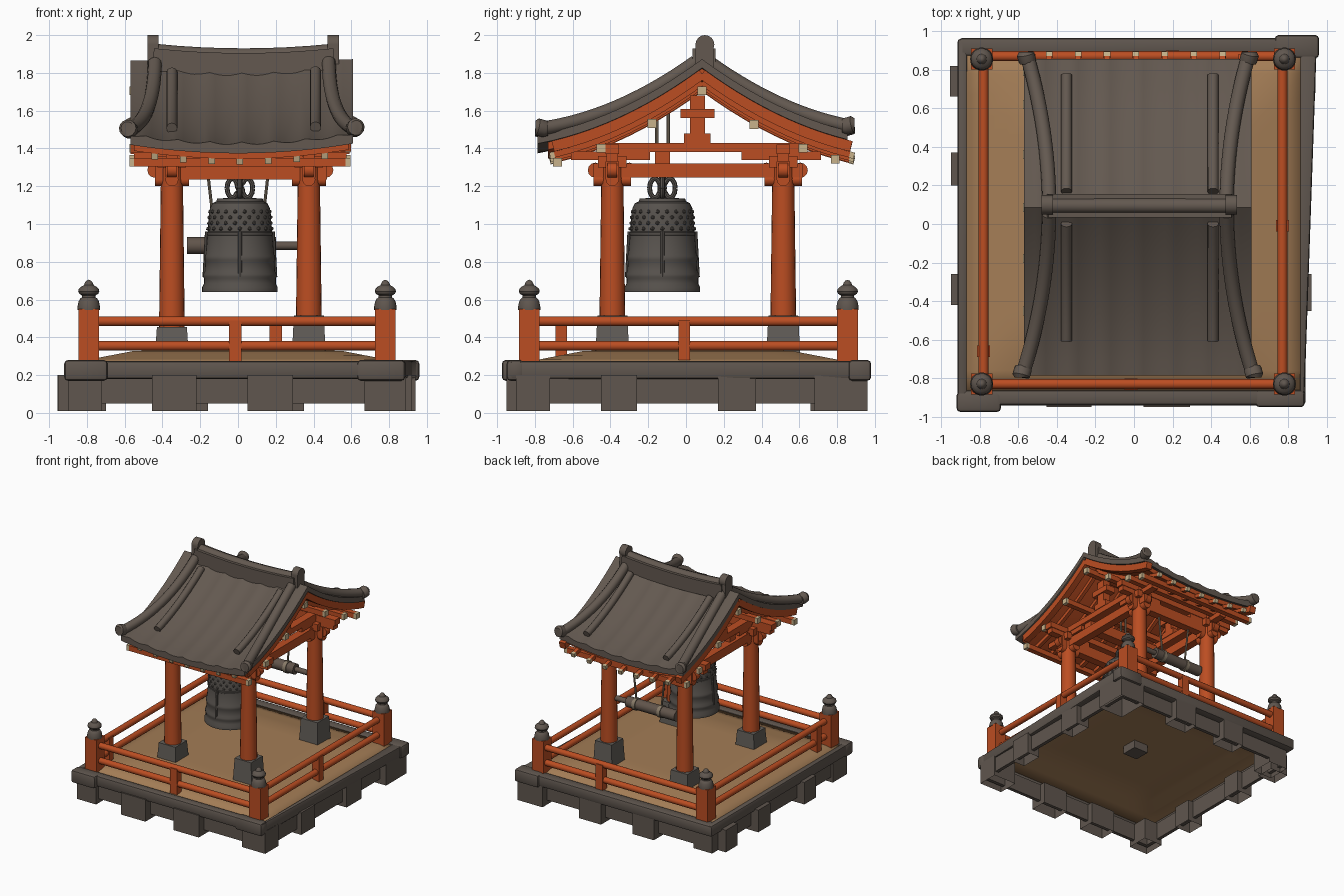
import bpy, bmesh, math
from mathutils import Vector, Matrix

if "Cube" in bpy.data.objects:
    bpy.data.objects.remove(bpy.data.objects["Cube"])

def mat(name, r, g, b):
    m = bpy.data.materials.new(name)
    m.diffuse_color = (r, g, b, 1)
    m.use_nodes = True
    m.node_tree.nodes["Principled BSDF"].inputs["Base Color"].default_value = m.diffuse_color
    return m

ORANGE = mat("vermilion wood", .50, .075, .016)
ROOF = mat("roof tile", .125, .099, .08)
STONE = mat("dark stone", .115, .093, .077)
FOOT = mat("grey stone", .125, .113, .10)
EARTH = mat("tan earth", .37, .205, .093)
BRONZE = mat("bronze", .095, .084, .074)
CREAM = mat("cream wood", .58, .45, .26)
ROPE = mat("rope", .25, .20, .14)
LOG = mat("log wood", .12, .09, .07)

def finish(name, bm, m):
    bmesh.ops.recalc_face_normals(bm, faces=bm.faces)
    me = bpy.data.meshes.new(name)
    bm.to_mesh(me)
    bm.free()
    me.materials.append(m)
    ob = bpy.data.objects.new(name, me)
    bpy.context.collection.objects.link(ob)
    return ob

def box(name, x0, x1, y0, y1, z0, z1, m, taper=1, bevel=0, hollow=False):
    bm = bmesh.new()
    bmesh.ops.create_cube(bm, size=1)
    if hollow:  # open at the bottom
        bmesh.ops.delete(bm, geom=[f for f in bm.faces if f.normal.z < -.5], context='FACES')
    for v in bm.verts:
        k = taper if v.co.z > 0 else 1
        v.co = Vector(((x0+x1)/2 + v.co.x*(x1-x0)*k, (y0+y1)/2 + v.co.y*(y1-y0)*k,
                       (z0+z1)/2 + v.co.z*(z1-z0)))
    if bevel:
        bmesh.ops.bevel(bm, geom=bm.edges[:], offset=bevel, segments=2, profile=.5, affect='EDGES')
    return finish(name, bm, m)

def tube(name, pts, r, m, n=12, square=False):
    """Sweep a round (or square) section along a path; r is a number or a list."""
    pts = [Vector(p) for p in pts]
    rs = r if isinstance(r, list) else [r]*len(pts)
    n, ph = (4, math.pi/4) if square else (n, 0)
    bm, rings = bmesh.new(), []
    for i, p in enumerate(pts):
        d = pts[min(i+1, len(pts)-1)] - pts[max(i-1, 0)]
        q = d.to_track_quat('X', 'Z')
        rings.append([bm.verts.new(p + q @ Vector((0, rs[i]*math.cos(ph+2*math.pi*k/n),
                      rs[i]*math.sin(ph+2*math.pi*k/n)))) for k in range(n)])
    for a, b in zip(rings, rings[1:]):
        for k in range(n):
            bm.faces.new((a[k], a[(k+1) % n], b[(k+1) % n], b[k]))
    bm.faces.new(rings[0])
    bm.faces.new(rings[-1])
    return finish(name, bm, m)

def lathe(name, prof, cx, cy, m, n=24):
    bm = bmesh.new()
    vs = [bm.verts.new((cx+r, cy, z)) for r, z in prof]
    es = [bm.edges.new(e) for e in zip(vs, vs[1:])]
    bmesh.ops.spin(bm, geom=vs+es, cent=(cx, cy, 0), axis=(0, 0, 1), angle=2*math.pi, steps=n)
    bmesh.ops.remove_doubles(bm, verts=bm.verts, dist=1e-4)
    return finish(name, bm, m)

# ---- stone base: hollow footings, wall, kerb, earth floor
for a, b in ((-.455, -.22), (.05, .29)):
    box("footing_front", a, b, -.95, -.8, .01, .2, STONE, hollow=True)
    box("footing_back", a+.09, b+.06, .82, .96, .01, .2, STONE, hollow=True)
for a, b in ((-.42, -.26), (.2, .37)):
    box("footing_left", -.95, -.8, a, b, .01, .2, STONE, hollow=True)
    box("footing_right", .8, .92, a-.03, b, .01, .2, STONE, hollow=True)
box("footing_left", -.955, -.78, .66, .82, .01, .2, STONE, hollow=True)
for c in ((-.9, -.72, -.91, -.72), (.67, .89, -.9, -.72), (-.88, -.7, .7, .9), (.7, .94, .68, .96)):
    box("footing_corner", *c, .01, .2, STONE, hollow=True)
for n, c in (("front", (-.86, .86, -.88, -.85)), ("back", (-.86, .86, .87, .9)),
             ("left", (-.88, -.85, -.88, .9)), ("right", (.85, .88, -.88, .9))):
    box("wall_"+n, *c, .05, .2, STONE)
box("kerb_front", -.91, .89, -.94, -.86, .18, .275, STONE, bevel=.02)
box("kerb_back", -.91, .95, .87, .965, .18, .275, STONE, bevel=.02)
box("kerb_left", -.915, -.865, -.95, .96, .18, .275, STONE, bevel=.015)
kr = box("kerb_right", .86, .915, -.94, .97, .18, .275, STONE, bevel=.015)
for v in kr.data.vertices:
    if v.co.x > .885:
        v.co.x += .035*v.co.y
for c in ((-.92, -.69, -.975, -.87), (.63, .885, -.95, -.86), (.73, .96, .86, .98)):
    box("kerb_corner", *c, .17, .28, STONE, bevel=.02)
bm = bmesh.new()
bmesh.ops.create_grid(bm, x_segments=16, y_segments=16, size=1)
for v in bm.verts:
    d = max(abs(v.co.x), abs(v.co.y))
    v.co = Vector((v.co.x*.88, v.co.y*.88+.01, .265+.065*min(1, (1-d)*2.6)))
floor = finish("earth_floor", bm, EARTH)
so = floor.modifiers.new("thickness", 'SOLIDIFY')
so.thickness, so.offset = .04, -1
box("centre_stone", -.07, .07, -.05, .09, .22, .31, STONE)

# ---- railing
for x in (-.79, .78):
    for y in (-.83, .855):
        box("rail_post", x-.055, x+.055, y-.055, y+.055, .27, .55, ORANGE)
        lathe("post_finial", [(0, .545), (.06, .545), (.06, .56), (.054, .59), (.045, .605), (.036, .612),
              (.036, .622), (.05, .63), (.056, .643), (.053, .656), (.04, .668), (.026, .676), (.02, .69),
              (.012, .70), (0, .705)], x, y, STONE, 18)
for z in (.355, .485):
    for y in (-.83, .87):
        tube("rail_x", [(-.78, y, z), (.78, y, z)], .026, ORANGE)
    for x in (-.78, .77):
        tube("rail_y", [(x, -.82, z), (x, .86, z)], .026, ORANGE)
for x, y in ((-.015, -.83), (.2, .87), (.77, -.01), (-.78, -.66)):
    box("rail_mid_post", x-.033, x+.033, y-.03, y+.03, .27, .49, ORANGE)

# ---- main pillars with stone feet, noses and brackets
PX, PY = (-.35, .375), (-.39, .515)
for x in PX:
    for y in PY:
        top = .455 if x < 0 else .515
        box("pillar_foot", x-.09, x+.09, y-.09, y+.09, .3, top, FOOT, taper=.88)
        tube("pillar", [(x, y, top-.01), (x, y, 1.36)], [.068, .057], ORANGE, 20)
        tube("nose_x", [(x-.09, y, 1.235), (x+.09, y, 1.235)], .035, ORANGE)
        tube("nose_y", [(x, y-.1, 1.235), (x, y+.1, 1.235)], .035, ORANGE)
        box("pillar_cap", x-.075, x+.075, y-.075, y+.075, 1.3, 1.36, ORANGE)
        box("bracket_y", x-.03, x+.03, y-.22, y+.2, 1.34, 1.385, ORANGE)
        box("bracket_x", x-.2, x+.2, y-.03, y+.03, 1.33, 1.38, ORANGE)
        for s in (-1, 1):
            tube("bracket_scroll", [(x+s*.09, y-.025, 1.285), (x+s*.09, y+.025, 1.285)], .04, ORANGE)
            tube("bracket_scroll", [(x-.025, y+s*.09, 1.285), (x+.025, y+s*.09, 1.285)], .04, ORANGE)
    box("tie_beam_y", x-.035, x+.035, -.49, .62, 1.245, 1.32, ORANGE)
    box("top_beam_y", x-.035, x+.035, -.43, .63, 1.38, 1.43, ORANGE)
    # gable king post with its blocks
    box("king_post", x-.035, x+.035, .02, .1, 1.42, 1.68, ORANGE)
    box("king_block", x-.045, x+.045, -.03, .15, 1.56, 1.61, ORANGE)
    box("king_foot", x-.04, x+.04, -.01, .13, 1.43, 1.48, ORANGE)
for y in PY:
    box("tie_beam_x", -.44, .47, y-.035, y+.035, 1.235, 1.33, ORANGE)
    box("eave_beam", -.57, .59, y-.035, y+.035, 1.37, 1.42, ORANGE)
box("bell_beam", -.36, .39, -.165, -.085, 1.31, 1.4, ORANGE)

# ---- roof
RY, SPAN = .085, .84
def surf(x, y):
    t = abs(y-RY)/SPAN
    return 1.835 - .62*t + .225*t*t + .05*(x/.6)**2

def slab(name, x0, x1, y0, y1, up, down, m, scallop=0):
    bm = bmesh.new()
    nx, ny = 42, 24
    g = {}
    for k, off in enumerate((-up, -down)):
        for i in range(nx+1):
            for j in range(ny+1):
                x = x0+(x1-x0)*i/nx
                y = y0+(RY-y0)*j/12 if j <= 12 else RY+(y1-RY)*(j-12)/12
                z = surf(x, y)+off - (scallop*abs(math.sin(math.pi*(x-.02)/.17)) if k == 0 else 0)
                g[k, i, j] = bm.verts.new((x, y, z))
    for i in range(nx):
        for j in range(ny):
            for k in (0, 1):
                bm.faces.new([g[k, i, j], g[k, i+1, j], g[k, i+1, j+1], g[k, i, j+1]])
    bmesh.ops.bridge_loops(bm, edges=[e for e in bm.edges if e.is_boundary])
    return finish(name, bm, m)

slab("roof_tiles", -.57, .61, -.785, .855, 0, .06, ROOF, .014)
slab("roof_boards", -.55, .585, -.73, .82, .055, .1, ORANGE)

def slope(xf, s, t0, t1, dz, n=10):
    out = []
    for i in range(n+1):
        t = t0+(t1-t0)*i/n
        y = RY+s*SPAN*t
        out.append((xf(t), y, surf(xf(t), y)+dz))
    return out

for s in (-1, 1):
    for sx in (-1, 1):
        verge = slope(lambda t: .02+sx*(.46+.13*t*t), s, .04, 1.02 if s < 0 else .93, .015, 14)
        tube("verge_ridge", verge, .037, ROOF)
        x, y, z = verge[-1]
        tube("verge_end", [(x, y-s*.04, z), (x, y-s*.02, z), (x+sx*.01, y+s*.015, z+.01),
             (x+sx*.01, y+s*.025, z+.01)], [.038, .046, .046, .034], ROOF, 14)
        tube("inner_ridge", slope(lambda t: .03+sx*.38, s, .1, .82, .012), .029, ROOF)
        # barge board under the verge
        tube("barge_board", slope(lambda t: .015+sx*.555, s, 0, .94, -.085), .04, ORANGE, square=True)
    for i in range(7):
        x = -.44+.15*i
        raft = slope(lambda t: x, s, 0, .93, -.115)
        tube("rafter", raft, .022, ORANGE, square=True)
        a, b = Vector(raft[-2]), Vector(raft[-1])
        tube("rafter_tip", [b, b+(b-a).normalized()*.025], .024, CREAM, square=True)
for y in (-.68, -.45, -.18, .085, .36, .62, .79):
    z = surf(0, y)-.13
    tube("purlin", [(-.55, y, z), (.57, y, z)], .032, ORANGE, square=True)
    for x, s in ((-.55, -1), (.57, 1)):
        tube("purlin_tip", [(x, y, z), (x+s*.025, y, z)], .033, CREAM, square=True)

# main ridge with end tiles
for n, r, z, sq in (("ridge_base", .085, 1.845, True), ("ridge_cap", .04, 1.89, False)):
    pts = [(-.45+.96*i/8, RY+.01, z+.025*((i-4)/4)**2) for i in range(9)]
    tube(n, pts, r, ROOF, square=sq)
for x in (-.45, .505):
    tube("ridge_end", [(x-.03, .1, 1.95), (x+.03, .1, 1.95)], .05, ROOF, 16)
    box("ridge_end_block", x-.03, x+.03, .05, .145, 1.82, 1.95, ROOF)

# ---- bell
BX, BY = .01, -.125
lathe("bell", [(0, .70), (.165, .66), (.18, .64), (.2, .64), (.2, .665), (.19, .685), (.19, .71), (.194, .72),
      (.194, .735), (.186, .75), (.183, .80), (.187, .81), (.187, .83), (.181, .84), (.172, .94), (.175, .945),
      (.175, .955), (.17, .96), (.163, 1.06), (.158, 1.085), (.145, 1.11), (.125, 1.12), (.12, 1.135),
      (0, 1.14)], BX, BY, BRONZE, 40)
bm = bmesh.new()
for row in range(4):
    for i in range(20):
        a = 2*math.pi*(i+.5*(row % 2))/20
        r = .168-.003*row
        bmesh.ops.create_icosphere(bm, subdivisions=1, radius=.012, matrix=Matrix.Translation(
            (BX+r*math.cos(a), BY+r*math.sin(a), .975+.03*row)))
finish("bell_studs", bm, BRONZE)
for i in range(4):
    a = math.pi/2*i
    c, s = math.cos(a), math.sin(a)
    tube("bell_strap", [(BX+.187*c, BY+.187*s, .72), (BX+.174*c, BY+.174*s, .96)], .011, BRONZE, 8)
for dx, dy in ((.04, 0), (-.04, 0), (0, .04), (0, -.04)):
    ring = [(BX+dx*(1+.7*math.cos(a)), BY+dy*(1+.7*math.cos(a)), 1.19+.05*math.sin(a))
            for a in [2*math.pi*k/12 for k in range(13)]]
    tube("bell_loop", ring, .013, BRONZE, 8)
tube("bell_hanger", [(BX, BY, 1.13), (BX, BY, 1.33)], .018, BRONZE, 8)
for y in (-.155, -.095):
    tube("beam_rope", [(BX, y, 1.36), (BX, y, 1.63)], .009, ROPE, 8)

# ---- striking log on ropes
LY, LZ = .505, .885
tube("striker_log", [(-.27, LY, LZ), (.2, LY, LZ)], .045, LOG, 16)
tube("striker_tail", [(.2, LY, LZ), (.34, LY, LZ)], .022, LOG)
for x, s in ((-.12, -1), (.12, 1)):
    tube("log_band", [(x-.015, LY, LZ), (x+.015, LY, LZ)], .052, ROPE, 16)
    tube("log_rope", [(x, LY, LZ+.04), (x+s*.04, LY, 1.27)], .008, ROPE, 8)

# smooth shading that keeps the edges sharp
bpy.ops.object.select_all(action='SELECT')
bpy.context.view_layer.objects.active = floor
bpy.ops.object.shade_smooth_by_angle(angle=math.radians(35))
